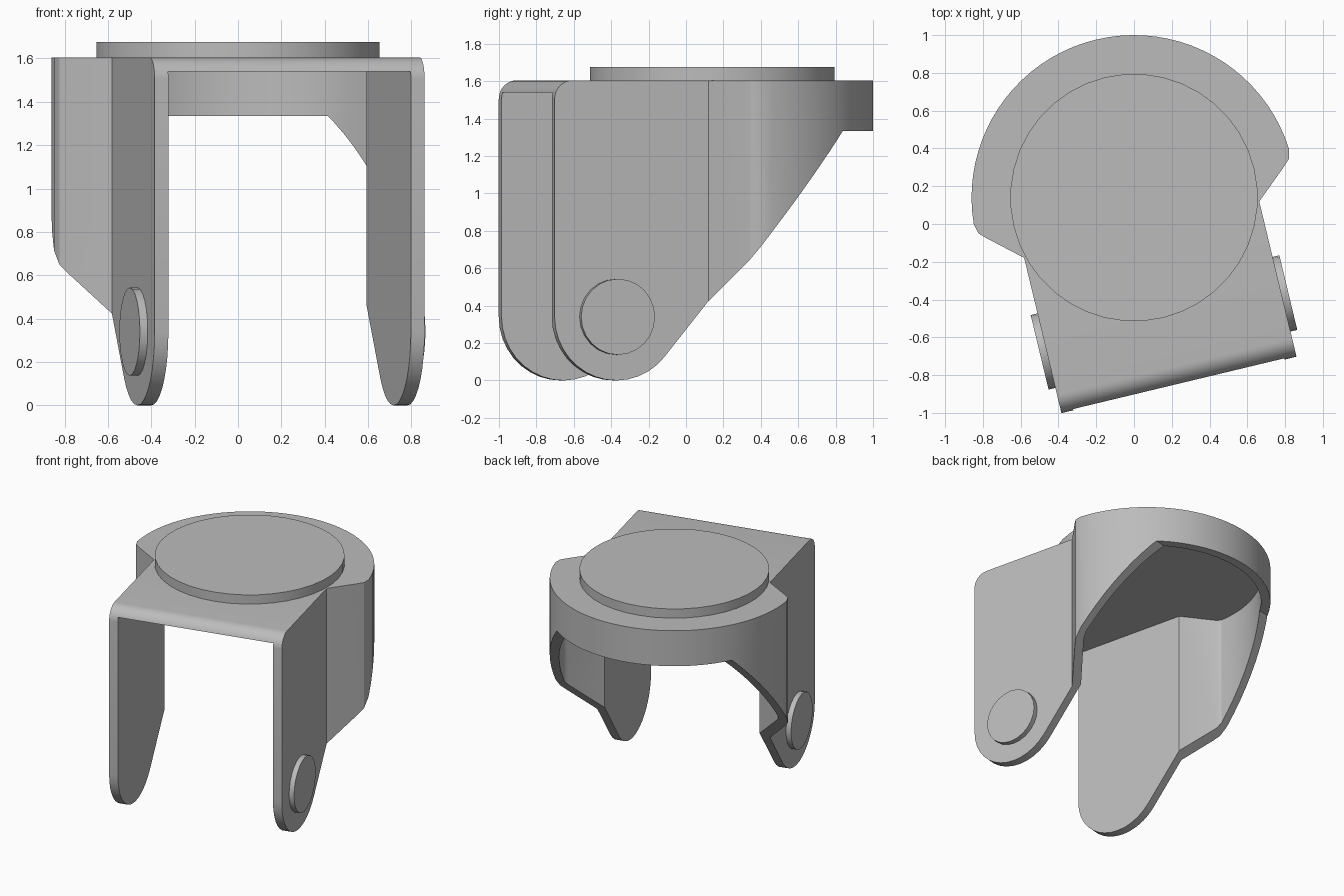
import bpy
import bmesh
from math import sin, cos, pi, radians, atan2
from mathutils import Matrix

cube = bpy.data.objects.get("Cube")
if cube:
    bpy.data.objects.remove(cube, do_unlink=True)

# Overall placement: the bracket swivels about the centre of its top disc
TURN = Matrix.Translation((0, 0.14, 0)) @ Matrix.Rotation(radians(13.5), 4, 'Z')
TOP, PLATE, HALF, FRONT = 1.605, 1.54, 0.64, -1.02
WALL = 0.065
PIN_Y, PIN_Z, LEG_R = -0.68, 0.34, 0.34

steel = bpy.data.materials.new("grey steel")
steel.use_nodes = True
GREY = (0.5, 0.5, 0.5, 1)
steel.diffuse_color = GREY
steel.node_tree.nodes["Principled BSDF"].inputs["Base Color"].default_value = GREY


def arc(cx, cy, r, start, end, steps):
    """Points along a circular arc, angles in radians."""
    angles = [start + (end - start) * i / steps for i in range(steps + 1)]
    return [(cx + r * cos(a), cy + r * sin(a)) for a in angles]


def prism(name, outline, low, high, along_x=False):
    """Extrude a closed outline along z, or along x for a (y, z) outline."""
    bm = bmesh.new()
    if along_x:
        verts = [bm.verts.new((low, p, q)) for p, q in outline]
        move = (high - low, 0, 0)
    else:
        verts = [bm.verts.new((p, q, low)) for p, q in outline]
        move = (0, 0, high - low)
    face = bm.faces.new(verts)
    new = bmesh.ops.extrude_face_region(bm, geom=[face])["geom"]
    bmesh.ops.translate(bm, vec=move, verts=[v for v in new if isinstance(v, bmesh.types.BMVert)])
    bmesh.ops.recalc_face_normals(bm, faces=bm.faces)
    mesh = bpy.data.meshes.new(name)
    bm.to_mesh(mesh)
    bm.free()
    mesh.materials.append(steel)
    obj = bpy.data.objects.new(name, mesh)
    bpy.context.collection.objects.link(obj)
    obj.matrix_world = TURN
    return obj


def activate(obj):
    bpy.ops.object.select_all(action='DESELECT')
    obj.select_set(True)
    bpy.context.view_layer.objects.active = obj


def cut(obj, cutter, operation):
    """Apply a boolean and discard its cutter."""
    activate(obj)
    mod = obj.modifiers.new("cut", 'BOOLEAN')
    mod.operation, mod.solver, mod.object = operation, 'EXACT', cutter
    bpy.ops.object.modifier_apply(modifier=mod.name)
    bpy.data.objects.remove(cutter, do_unlink=True)


def smooth(obj):
    activate(obj)
    bpy.ops.object.shade_smooth_by_angle(angle=radians(30))


def plan(right_side, radius, start_y):
    """Mirror the right side of a plan and join both sides by the rear arc."""
    start = atan2(start_y, radius)
    left_side = [(-x, y) for x, y in reversed(right_side)]
    return right_side + arc(0, 0, radius, start, pi - start, 40) + left_side


# Plan outlines of the outer wall and the hollow inside
outer = plan([(HALF, FRONT - 0.1), (HALF, -0.175), (0.815, -0.022), (0.845, 0.008)], 0.86, 0.06)
inner = plan([(HALF - WALL, FRONT - 0.2), (HALF - WALL, -0.146), (0.778, 0.029)], 0.86 - WALL, 0.06)

# Side outline: rounded leg foot, sloping rear edge, shallow rear skirt, rounded front top
slope = radians(51)
side = arc(PIN_Y, PIN_Z, LEG_R, -pi, slope - pi / 2, 14)
side += [(0.563, 1.335), (1, 1.335), (1, TOP)]
side += arc(FRONT + 0.1, TOP - 0.1, 0.1, pi / 2, pi, 8)

# Bent sheet fork with skirt
fork = prism("fork_bracket", outer, -0.1, TOP)
cut(fork, prism("hollow", inner, -0.2, PLATE), 'DIFFERENCE')
cut(fork, prism("side_outline", side, -1.2, 1.2, True), 'INTERSECT')
smooth(fork)

# Swivel disc on top
disc = prism("swivel_disc", arc(0, 0, 0.655, 0, 2 * pi, 40)[:-1], TOP, 1.675)
smooth(disc)

# Axle caps on the outside of both legs
for name, sign in (("left_axle_cap", 1), ("right_axle_cap", -1)):
    circle = arc(PIN_Y, PIN_Z, 0.203, 0, 2 * pi, 24)[:-1]
    cap = prism(name, circle, sign * (HALF - 0.01), sign * (HALF + 0.037), True)
    smooth(cap)
